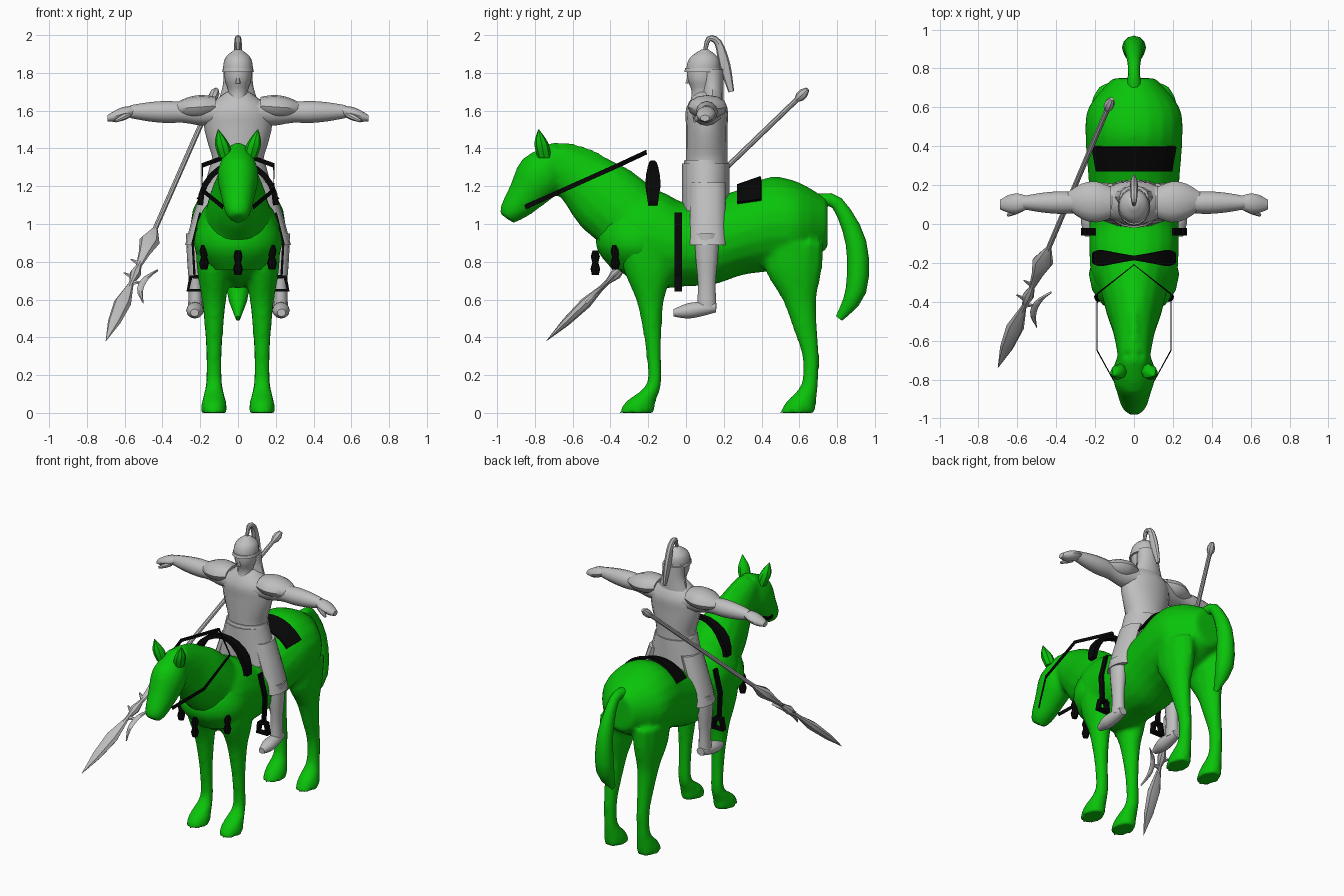
import bpy, bmesh, math
from mathutils import Vector

cube = bpy.data.objects.get("Cube")
if cube:
    bpy.data.objects.remove(cube, do_unlink=True)

X, Y, Z = Vector((1, 0, 0)), Vector((0, 1, 0)), Vector((0, 0, 1))
SIDES = {"left": 1, "right": -1}


def material(name, color):
    mat = bpy.data.materials.new(name)
    mat.use_nodes = True
    mat.diffuse_color = (*color, 1)
    shader = next(node for node in mat.node_tree.nodes if node.type == "BSDF_PRINCIPLED")
    shader.inputs["Base Color"].default_value = (*color, 1)
    return mat


green = material("horse green", (.003, .55, .003))
grey = material("armour grey", (.52, .52, .52))
black = material("harness black", (.002, .002, .002))


def refine(rows, steps):
    """Smooth interpolation between the cross-sections."""
    rows = [Vector(row) for row in rows]
    last = len(rows) - 1
    fine = []
    for i in range(last):
        p, q = rows[i], rows[i + 1]
        before, after = rows[max(i - 1, 0)], rows[min(i + 2, last)]
        for k in range(steps):
            t = k / steps
            square = before * 2 - p * 5 + q * 4 - after
            cubic = p * 3 - before - q * 3 + after
            fine.append(p + ((q - before) * t + square * t ** 2 + cubic * t ** 3) / 2)
    return fine + [rows[last]]


def tube(bm, rows, n=12, steps=3, axis=None, side=X, sign=1):
    """Skin rows of x, y, z, half-width, half-depth; four sides make a box section."""
    rows = refine([(row[0] * sign, *row[1:]) for row in rows], steps)
    points = [Vector(row[:3]) for row in rows]
    scale, turn = (math.sqrt(2), math.pi / n) if n == 4 else (1, 0)
    angles = [turn + math.tau * k / n for k in range(n)]
    rings = []
    for i, row in enumerate(rows):
        along = axis or (points[min(i + 1, len(rows) - 1)] - points[max(i - 1, 0)]).normalized()
        across = (side - along * side.dot(along)).normalized()
        up = along.cross(across)
        wide, deep = [max(size, .001) * scale for size in row[3:]]
        rings.append([bm.verts.new(points[i] + across * wide * math.cos(angle) + up * deep * math.sin(angle))
                      for angle in angles])
    for low, high in zip(rings, rings[1:]):
        for k in range(n):
            j = (k + 1) % n
            bm.faces.new((low[k], low[j], high[j], high[k]))
    bm.faces.new(rings[0])
    bm.faces.new(rings[-1])


def finish(bm, name, mat):
    bmesh.ops.recalc_face_normals(bm, faces=bm.faces)
    mesh = bpy.data.meshes.new(name)
    bm.to_mesh(mesh)
    bm.free()
    mesh.materials.append(mat)
    obj = bpy.data.objects.new(name, mesh)
    bpy.context.collection.objects.link(obj)
    bpy.ops.object.select_all(action="DESELECT")
    obj.select_set(True)
    bpy.context.view_layer.objects.active = obj
    bpy.ops.object.shade_smooth_by_angle(angle=math.radians(40))
    return obj


def part(name, mat, rows, **options):
    bm = bmesh.new()
    tube(bm, rows, **options)
    return finish(bm, name, mat)


def pair(name, mat, rows, **options):
    for label, sign in SIDES.items():
        part(label + "_" + name, mat, rows, sign=sign, **options)


def taper(start, end, radii, flat=1, deepest=1):
    """Evenly spaced sections on a straight line."""
    start, end = Vector(start), Vector(end)
    return [(*start.lerp(end, i / (len(radii) - 1)), r, min(r * flat, deepest)) for i, r in enumerate(radii)]


def midline(*rows):
    return [(0, *row) for row in rows]


def arch(y, base, reach, rise, span, width, thickness):
    """Bow across the back; width is a rule of the angle."""
    angles = [math.radians(span * k / 6) for k in range(-6, 7)]
    return [(reach * math.sin(a), y, base + rise * math.cos(a), width(a), thickness) for a in angles]


# Horse: barrel, neck, mane, head and legs blended into one skin
horse = bmesh.new()
barrel = [(.96, .1, .11), (.94, .21, .23), (.92, .23, .26), (.89, .23, .22), (.91, .23, .23),
          (.96, .24, .23), (1, .25, .25), (1, .235, .22), (1, .11, .13)]
tube(horse, midline(*[(-.45 + .15 * i, *row) for i, row in enumerate(barrel)]), n=20, axis=Y)
tube(horse, midline((-.26, 1, .19, .2), (-.42, 1.13, .15, .2), (-.54, 1.23, .11, .16), (-.7, 1.35, .08, .1)), n=16)
tube(horse, midline((-.7, 1.41, .02, .03), (-.54, 1.38, .02, .03), (-.39, 1.3, .02, .03), (-.2, 1.18, .03, .03)))
tube(horse, midline((-.67, 1.4, .06, .05), (-.76, 1.27, .11, .13), (-.85, 1.15, .09, .1),
                    (-.92, 1.07, .07, .07), (-.95, 1.03, .045, .045)), n=16)
heights = (.9, .75, .6, .45, .3, .15, .06, 0)
widths = (.1, .09, .065, .05, .042, .045, .065, .07)
front_leg = zip((-.22, -.2, -.19, -.18, -.17, -.17, -.24, -.26), heights, widths,
                (.14, .13, .075, .052, .04, .04, .08, .095))
hind_leg = zip((.57, .57, .6, .63, .66, .655, .61, .59), heights, widths,
               (.16, .15, .09, .065, .045, .045, .08, .095))
for leg in (front_leg, hind_leg):
    rows = [(.127, *row) for row in leg]
    for sign in SIDES.values():
        tube(horse, rows, axis=Z, sign=sign)
body = finish(horse, "horse_body", green)
remesh = body.modifiers.new("blend", "REMESH")
remesh.mode = "VOXEL"
remesh.voxel_size = .016
remesh.use_smooth_shade = True
relax = body.modifiers.new("relax", "SMOOTH")
relax.iterations = 5

pair("horse_ear", green, taper((.065, -.75, 1.35), (.105, -.78, 1.5), (.035, .038, .003)), n=8, axis=Z)
part("horse_tail", green, midline((.7, 1.12, .04, .04), (.8, 1.11, .03, .035), (.9, .9, .05, .055),
                                  (.9, .65, .06, .055), (.81, .5, .012, .02)))
part("breast_cloth", green, taper((0, -.27, 1.05), (0, -.25, .76), (.18, .225, .225, .15), flat=.93), n=16, axis=Z)

# Harness: saddle ends, reins, straps, stirrups and tassels
pommel = arch(-.175, 1.1, .2, .22, 90, lambda a: .012 + .03 * max(0, 1 - abs(abs(a) - 1)), .015)
part("saddle_pommel", black, pommel, n=4, steps=1, side=Y)
cloth = arch(.335, .97, .25, .255, 54, lambda a: .065, .008)
part("saddle_cloth", black, cloth, n=4, steps=1, side=Vector((0, 1, .35)))
rein = [(.08, -.85, 1.09), (.19, -.65, 1.18), (.19, -.36, 1.31), (0, -.21, 1.38)]
pair("rein", black, [(*point, .012, .002) for point in rein], n=4, steps=1, side=Z)
for name, outline, thickness in (
        ("stirrup_strap", [(.2, 1.06), (.24, .9), (.23, .72)], .006),
        ("stirrup", [(.2, .72), (.25, .72), (.265, .65), (.19, .65), (.2, .72)], .01)):
    pair(name, black, [(x, -.04, z, .02, thickness) for x, z in outline], n=4, steps=1, side=Y)
for name, x, y, z in (("left_tassel", .18, -.375, .89), ("middle_tassel", 0, -.48, .86),
                      ("right_tassel", -.18, -.375, .89)):
    part(name, black, taper((x, y, z), (x, y, z - .13), (.015, .024, .016, .026, .018)), n=8, steps=1, axis=Z)

# Rider: torso, skirt and legs
part("torso", grey, taper((0, .11, 1.25), (0, .11, 1.7), (.15, .135, .16, .18, .17, .06), deepest=.11), n=16, axis=Z)
part("belt", grey, taper((0, .1, 1.34), (0, .1, 1.3), (.14, .15), flat=.77), n=16, steps=1, axis=Z)
part("skirt", grey, taper((0, .105, 1.32), (0, .105, 1.07), (.145, .18, .22), deepest=.125), n=16, axis=Z)
pair("thigh_guard", grey, taper((.12, .115, 1.22), (.23, .115, .89), (.06, .06, .05), flat=2, deepest=.095), axis=Z)
pair("shin", grey, taper((.225, .11, .95), (.225, .11, .55), (.05, .045, .036, .04), flat=1.3), axis=Z)
pair("boot", grey, taper((.225, .16, .56), (.23, -.065, .53), (.03, .042, .045, .022), flat=.9), axis=Y)

# Rider: outstretched arms
pair("arm", grey, taper((.1, .11, 1.59), (.57, .11, 1.595), (.09, .07, .056, .058, .05, .034), deepest=.07),
     axis=X, side=Y)
pair("pauldron", grey, taper((.12, .11, 1.625), (.345, .12, 1.61), (.08, .105, .09, .04), flat=.6), axis=X, side=Y)
pair("hand", grey, taper((.55, .11, 1.6), (.69, .1, 1.56), (.034, .05, .046, .024), flat=.7), axis=X, side=Y)
pair("thumb", grey, taper((.58, .08, 1.58), (.65, .045, 1.545), (.018, .016, .008)), n=8, side=Y)

# Rider: head, helmet and plume
part("head", grey, taper((0, .09, 1.64), (0, .085, 1.83), (.06, .052, .07, .07), flat=1.13), axis=Z)
part("nose", grey, taper((0, .02, 1.8), (0, .008, 1.745), (.006, .013)), n=6, steps=1, axis=Z)
part("neck_guard", grey, taper((0, .14, 1.82), (0, .14, 1.65), (.076, .08, .105), deepest=.058), axis=Z)
part("helmet", grey, taper((0, .09, 1.81), (0, .1, 1.925), (.078, .077, .062, .015), flat=1.13), n=16, axis=Z)
part("helmet_brim", grey, taper((0, .09, 1.805), (0, .09, 1.825), (.084, .08), flat=1.18), n=16, steps=1, axis=Z)
part("plume", grey, midline((.1, 1.91, .01, .01), (.12, 1.98, .015, .015), (.17, 1.96, .02, .02),
                            (.205, 1.84, .02, .03), (.24, 1.7, .01, .015)), n=8)

# Spear: each piece lies on the slanted line from butt to tip
butt, tip = Vector((-.12, .63, 1.7)), Vector((-.7, -.74, .38))
aim = (tip - butt).normalized()
blade_side = (X - aim * X.dot(aim)).normalized()


def on_spear(t, offset=0):
    return butt.lerp(tip, t) + blade_side * offset


for name, start, end, radii, flat in (
        ("spear_shaft", 0, .82, (.014, .014), 1),
        ("spear_knob", -.01, .035, (.012, .026, .026, .012), 1),
        ("spear_socket", .55, .7, (.015, .055, .03, .015), .7),
        ("spear_collar", .7, .76, (.015, .03, .015), 1),
        ("spear_blade", .77, 1, (.014, .046, .034, .001), .65)):
    part(name, grey, taper(on_spear(start), on_spear(end), radii, flat), n=8, steps=1, axis=aim, side=blade_side)
crescent = [(*on_spear(.765 + .065 * u, .055 + .05 * u * u), .018 - .016 * u * u, .008) for u in (-1, -.5, 0, .5, 1)]
part("spear_crescent", grey, crescent, n=6, steps=2, side=blade_side)
for name, t, reach in (("crescent_arm", .765, .06), ("back_barb", .745, -.06), ("socket_barb", .69, -.055)):
    part(name, grey, taper(on_spear(t), on_spear(t - .01, reach), (.018, .004), .6), n=6, steps=1, side=aim)
